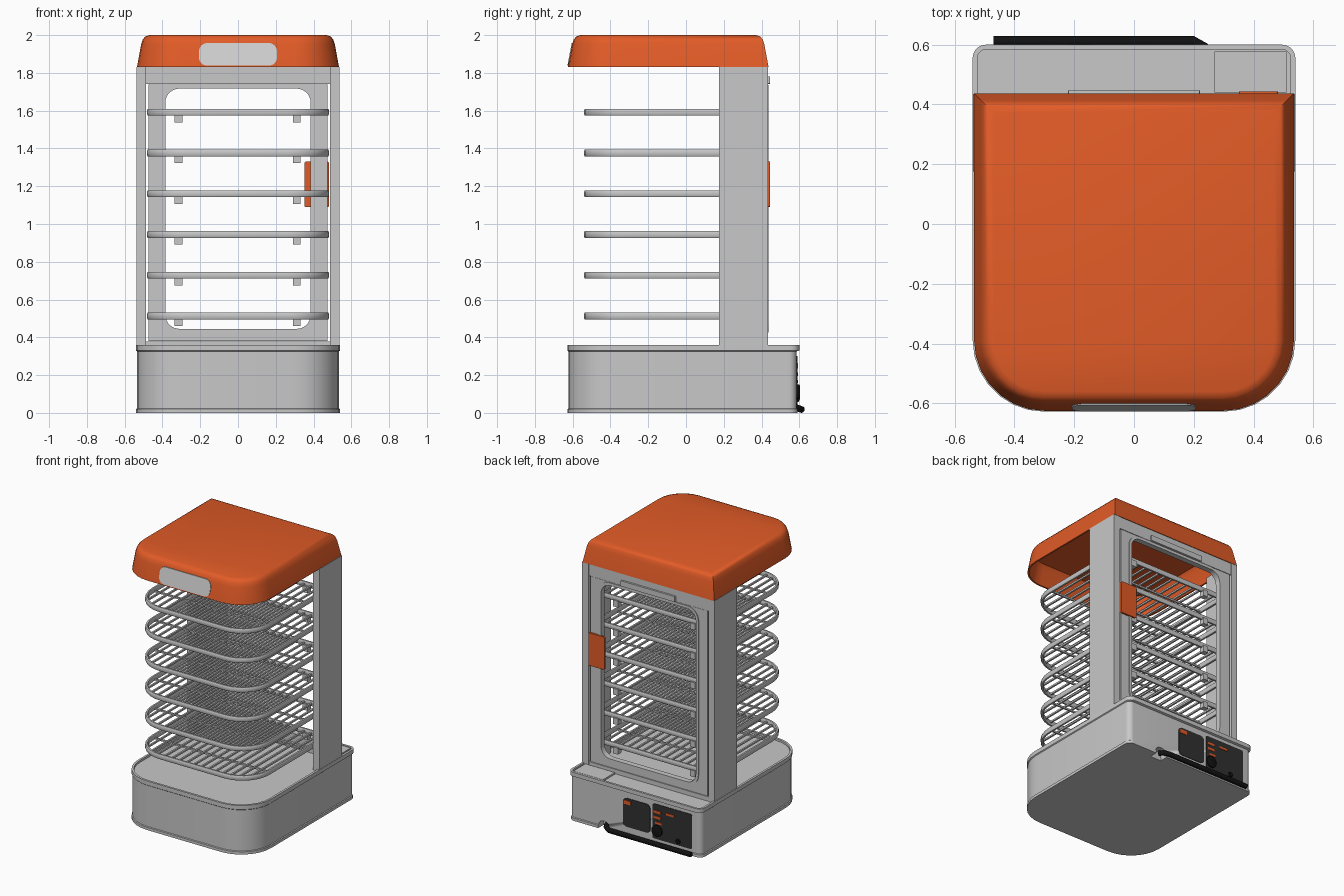
import bpy, bmesh, math
from mathutils import Vector

if "Cube" in bpy.data.objects:
    bpy.data.objects.remove(bpy.data.objects["Cube"])


def material(name, r, g, b):
    m = bpy.data.materials.new(name)
    m.diffuse_color = (r, g, b, 1)
    m.use_nodes = True
    m.node_tree.nodes["Principled BSDF"].inputs["Base Color"].default_value = m.diffuse_color
    return m


GREY = material("light grey metal", 0.58, 0.58, 0.58)
PALE = material("pale grey plate", 0.65, 0.65, 0.65)
ORANGE = material("orange", 0.76, 0.105, 0.02)
DARK = material("dark panel", 0.03, 0.03, 0.03)
BLACK = material("black rubber", 0.006, 0.006, 0.006)


def finish(name, bm, mat, smooth=False):
    bmesh.ops.recalc_face_normals(bm, faces=bm.faces)
    me = bpy.data.meshes.new(name)
    bm.to_mesh(me)
    bm.free()
    ob = bpy.data.objects.new(name, me)
    bpy.context.collection.objects.link(ob)
    me.materials.append(mat)
    bpy.ops.object.select_all(action='DESELECT')
    ob.select_set(True)
    bpy.context.view_layer.objects.active = ob
    if smooth:
        bpy.ops.object.shade_smooth_by_angle(angle=math.radians(35))
    return ob


def loft(name, loops, mat, ring=False, smooth=True):
    """Skin a list of point loops; cap the ends, or join last to first."""
    bm = bmesh.new()
    vs = [[bm.verts.new(p) for p in lp] for lp in loops]
    n = len(vs[0])
    pairs = list(zip(vs, vs[1:])) + ([(vs[-1], vs[0])] if ring else [])
    for a, b in pairs:
        for i in range(n):
            j = (i + 1) % n
            bm.faces.new((a[i], a[j], b[j], b[i]))
    if not ring:
        bm.faces.new(vs[0])
        bm.faces.new(vs[-1])
    return finish(name, bm, mat, smooth)


def add_box(bm, x0, x1, y0, y1, z0, z1):
    v = bmesh.ops.create_cube(bm, size=1)["verts"]
    for p in v:
        p.co = ((x0 + x1) / 2 + p.co.x * (x1 - x0), (y0 + y1) / 2 + p.co.y * (y1 - y0),
                (z0 + z1) / 2 + p.co.z * (z1 - z0))


def box(name, mat, *dims):
    bm = bmesh.new()
    add_box(bm, *dims)
    return finish(name, bm, mat)


def outline(x0, x1, y0, y1, rf, rb, n=7):
    """Rectangle with corner radius rf at the low side, rb at the high side."""
    pts = []
    for cx, cy, r, a0 in ((x1 - rf, y0 + rf, rf, 270), (x1 - rb, y1 - rb, rb, 0),
                          (x0 + rb, y1 - rb, rb, 90), (x0 + rf, y0 + rf, rf, 180)):
        for i in range(n + 1 if r else 1):
            a = math.radians(a0 + 90 * i / n)
            pts.append((cx + r * math.cos(a), cy + r * math.sin(a)))
    return pts


def plan(w, y0, y1, rf, rb, o, z, back=0):
    """Horizontal outline inset by o at height z."""
    rb = max(rb - o, 0.004) if rb else 0
    return [(x, y, z) for x, y in outline(-w + o, w - o, y0 + o, y1 - o - back, rf - o, rb)]


def upright(x0, x1, z0, z1, r, y):
    return [(x, y, z) for x, z in outline(x0, x1, z0, z1, r, r)]


def plate(name, mat, x0, x1, z0, z1, r, y0, y1):
    return loft(name, [upright(x0, x1, z0, z1, r, y) for y in (y0, y1)], mat)


# Base tray with a rim, and a cable notch cut in its back
prof = [(.016, .345, 0), (.016, .36, 0), (0, .36, 0), (0, .33, 0), (.006, .325, .009),
        (.006, .024, .009), (0, .02, .009), (0, 0, .009)]
base = loft("base", [plan(.54, -.628, .60, .24, .045, o, z, b) for o, z, b in prof], GREY)
cut = plate("notch_cutter", GREY, .21, .30, -.04, .06, .04, .53, .65)
cut.hide_render = True
bpy.context.view_layer.objects.active = base
mod = base.modifiers.new("notch", 'BOOLEAN')
mod.operation, mod.object, mod.solver = 'DIFFERENCE', cut, 'EXACT'
bpy.ops.object.modifier_apply(modifier="notch")
bpy.data.objects.remove(cut)
box("base_corner_lid", GREY, .27, .51, .44, .578, .34, .358)

# Hollow roof
prof = [(.05, 1.975), (.035, 1.95), (.012, 1.83), (0, 1.83), (.022, 1.95),
        (.031, 1.977), (.044, 1.993), (.065, 2.0)]
loft("roof", [plan(.535, -.625, .437, .235, 0, o, z) for o, z in prof], ORANGE)

# Plain plate on the sloping roof front
badge_loops = []
for dy in (.004, -.004):
    badge_loops.append([(x, -.625 + (z - 1.83) * .183 + dy, z)
                        for x, _, z in upright(-.207, .207, 1.838, 1.958, .045, 0)])
loft("roof_plate", badge_loops, PALE)

# Side posts, header and sill
for side, s in (("left", -1), ("right", 1)):
    a, b = sorted((s * .487, s * .538))
    box(side + "_post", GREY, a, b, .175, .435, .345, 1.832)
box("door_header", GREY, -.488, .488, .385, .432, 1.742, 1.84)
box("door_sill", GREY, -.488, .488, .385, .432, .345, .378)

# Back door frame with a rounded opening and a raised inner rim
rings = [(.475, .381, 1.74, .004, .395), (.475, .381, 1.74, .004, .43),
         (.405, .425, 1.737, .09, .43), (.405, .425, 1.737, .09, .436),
         (.385, .445, 1.717, .075, .436), (.385, .445, 1.717, .075, .395)]
loft("door_frame", [upright(-w, w, z0, z1, r, y) for w, z0, z1, r, y in rings], GREY, ring=True)
plate("door_handle", ORANGE, .352, .482, 1.09, 1.33, .008, .43, .444)
plate("door_top_strip", GREY, -.22, .22, 1.742, 1.782, .004, .428, .446)

# Six wire racks
RW, RF, RB, RR = .482, -.54, .365, .22
for k in range(6):
    z = .495 + .2158 * k
    prof = [(.004, 0), (0, .008), (0, .028), (.004, .036), (.016, .036), (.02, .028),
            (.02, .008), (.016, 0)]
    loft(f"rack_frame_{k + 1}", [plan(RW, RF, RB, RR, .03, o, z + h) for o, h in prof],
         GREY, ring=True)
    bm = bmesh.new()
    for i in range(-7, 8):
        x = i * .059
        d = max(0, abs(x) - (RW - RR))
        y0 = RF + RR - math.sqrt(RR * RR - d * d) + .01
        add_box(bm, x - .006, x + .006, y0, RB - .008, z + .014, z + .026)
    for y in (-.3, .13):
        add_box(bm, -RW + .01, RW - .01, y - .006, y + .006, z + .004, z + .016)
    finish(f"rack_wires_{k + 1}", bm, GREY)
    bm = bmesh.new()
    for x in (-.315, .31):
        add_box(bm, x - .02, x + .02, .335, .375, z - .036, z + .01)
    finish(f"rack_brackets_{k + 1}", bm, GREY)

# Control panels on the back of the base
plate("switch_panel", DARK, -.12, .10, .07, .28, .03, .58, .589)
plate("control_panel", DARK, -.46, -.14, .045, .30, .012, .58, .589)
for i, (x, z, w, h) in enumerate(((.065, .25, .03, .014), (-.18, .245, .028, .009),
                                  (-.18, .205, .028, .009), (-.19, .165, .025, .008),
                                  (-.285, .25, .032, .008))):
    box(f"button_{i + 1}", ORANGE, x - w, x + w, .585, .593, z - h, z + h)


def knob(name, x, z, r, depth):
    loops = []
    for rr, y in ((r, .585), (r, .585 + depth * .8), (r * .85, .585 + depth)):
        loops.append([(x + rr * math.cos(i * math.tau / 20), y, z + rr * math.sin(i * math.tau / 20))
                      for i in range(20)])
    loft(name, loops, BLACK)


knob("dial", -.18, .108, .042, .018)
knob("small_knob", -.35, .075, .018, .012)

# Power cable lying along the back
path = [Vector(p) for p in ((.25, .56, .03), (.235, .59, .026), (.20, .611, .018), (-.47, .611, .018))]
loops = []
for i, p in enumerate(path):
    t = (path[min(i + 1, 3)] - path[max(i - 1, 0)]).normalized()
    u = t.cross(Vector((0, 0, 1))).normalized()
    v = u.cross(t)
    loops.append([p + .0178 * (u * math.cos(a * math.tau / 12) + v * math.sin(a * math.tau / 12))
                  for a in range(12)])
loft("power_cable", loops, BLACK)
